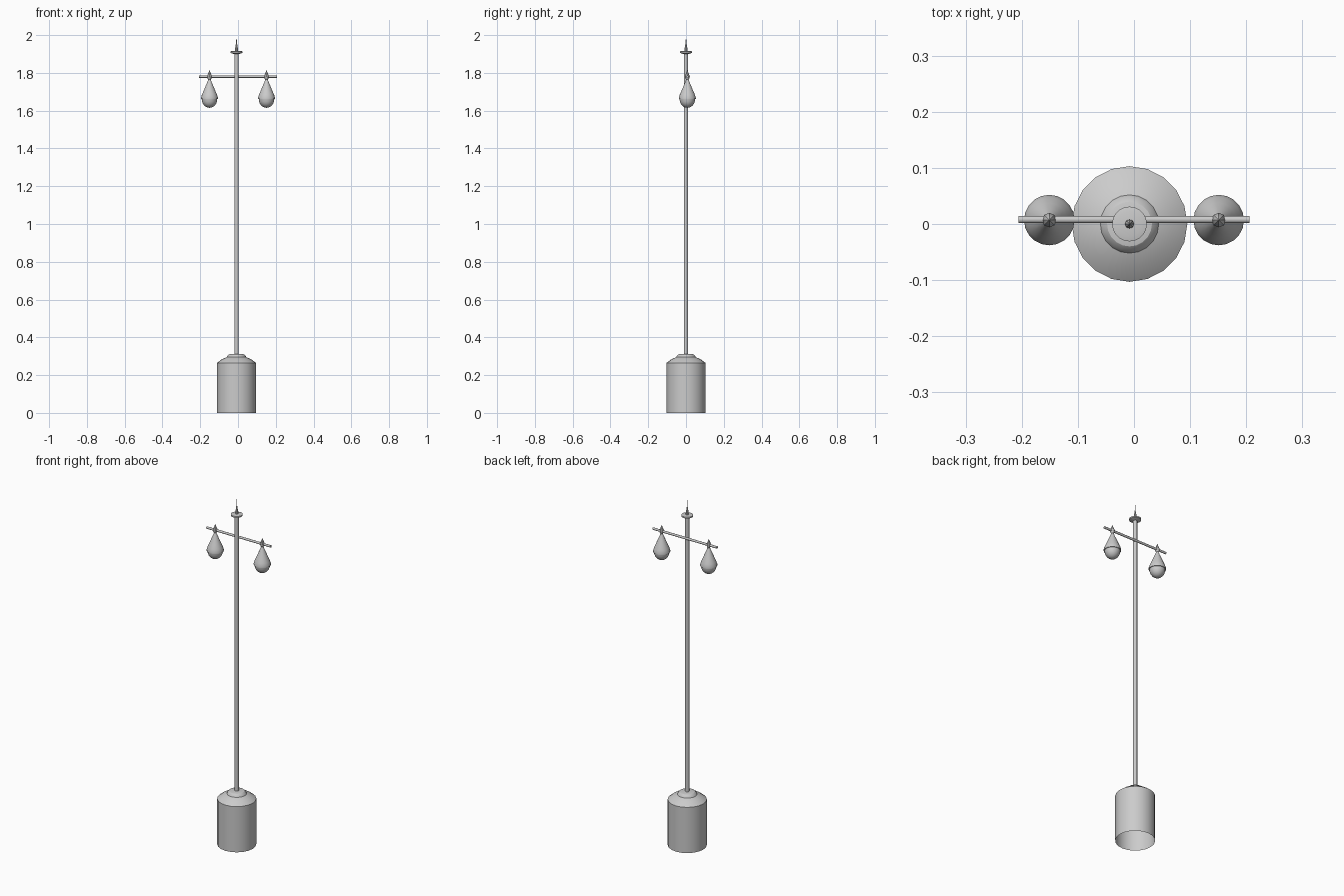
import bpy, math
from mathutils import Matrix

if "Cube" in bpy.data.objects:
    bpy.data.objects.remove(bpy.data.objects["Cube"])


def lathe(name, profile, sides, loc=(0, 0, 0), angle=40):
    """Revolve (radius, z) points round z; a zero radius closes to a point."""
    verts, faces, rings = [], [], []
    for r, z in profile:
        n = 1 if r == 0 else sides
        rings.append(range(len(verts), len(verts) + n))
        verts += [(r * math.cos(2 * math.pi * i / sides),
                   r * math.sin(2 * math.pi * i / sides), z) for i in range(n)]
    for a, b in zip(rings, rings[1:]):
        for i in range(sides):
            j = (i + 1) % sides
            quad = [a[i % len(a)], a[j % len(a)], b[j % len(b)], b[i % len(b)]]
            faces.append(list(dict.fromkeys(quad)))
    mesh = bpy.data.meshes.new(name)
    mesh.from_pydata(verts, [], faces)
    obj = bpy.data.objects.new(name, mesh)
    obj.location = loc
    bpy.context.collection.objects.link(obj)
    bpy.ops.object.select_all(action='DESELECT')
    obj.select_set(True)
    bpy.context.view_layer.objects.active = obj
    bpy.ops.object.shade_smooth_by_angle(angle=math.radians(angle))
    return obj


CX = -0.008  # the post stands slightly left of centre

# Open-bottomed base with sloping shoulder and collar
lathe("base", [(0.103, 0), (0.103, 0.265), (0.078, 0.284), (0.052, 0.295),
               (0.048, 0.303), (0.04, 0.310), (0.03, 0.312), (0, 0.312)],
      20, (CX, 0, 0), 30)

# Tall post
lathe("post", [(0.011, 0.305), (0.011, 1.905)], 12, (CX, 0, 0))

# Disc and spike on top
lathe("top_disc", [(0, 1.898), (0.014, 1.900), (0.031, 1.906), (0.031, 1.914),
                   (0.022, 1.916), (0, 1.916)], 20, (CX, 0, 0), 30)
lathe("spike", [(0.008, 1.914), (0.008, 1.925), (0.004, 1.95),
                (0.002, 1.965), (0, 2.0)], 8, (CX, 0, 0))

# Crossbar
bar = lathe("crossbar", [(0, -0.206), (0.0065, -0.206), (0.0065, 0.206), (0, 0.206)], 12)
bar.data.transform(Matrix.Rotation(math.pi / 2, 4, 'Y'))
bar.location = (0, 0.008, 1.78)

# Hanging lamps: finial, flared shade and rounded bulb
for side, x in (("left", -0.151), ("right", 0.151)):
    loc = (x, 0.007, 0)
    lathe(side + "_lamp_finial", [(0, 1.815), (0.006, 1.800), (0.013, 1.782),
                                  (0.010, 1.770), (0.006, 1.763)], 8, loc)
    lathe(side + "_shade", [(0.006, 1.766), (0.012, 1.750), (0.021, 1.729),
                            (0.031, 1.705), (0.040, 1.685), (0.045, 1.669),
                            (0.045, 1.661), (0.039, 1.661)], 20, loc)
    bulb = [(0.041 * math.cos(t), 1.661 - 0.046 * math.sin(t))
            for t in [k * math.pi / 12 for k in range(6)]]
    lathe(side + "_bulb", bulb + [(0, 1.615)], 20, loc)
